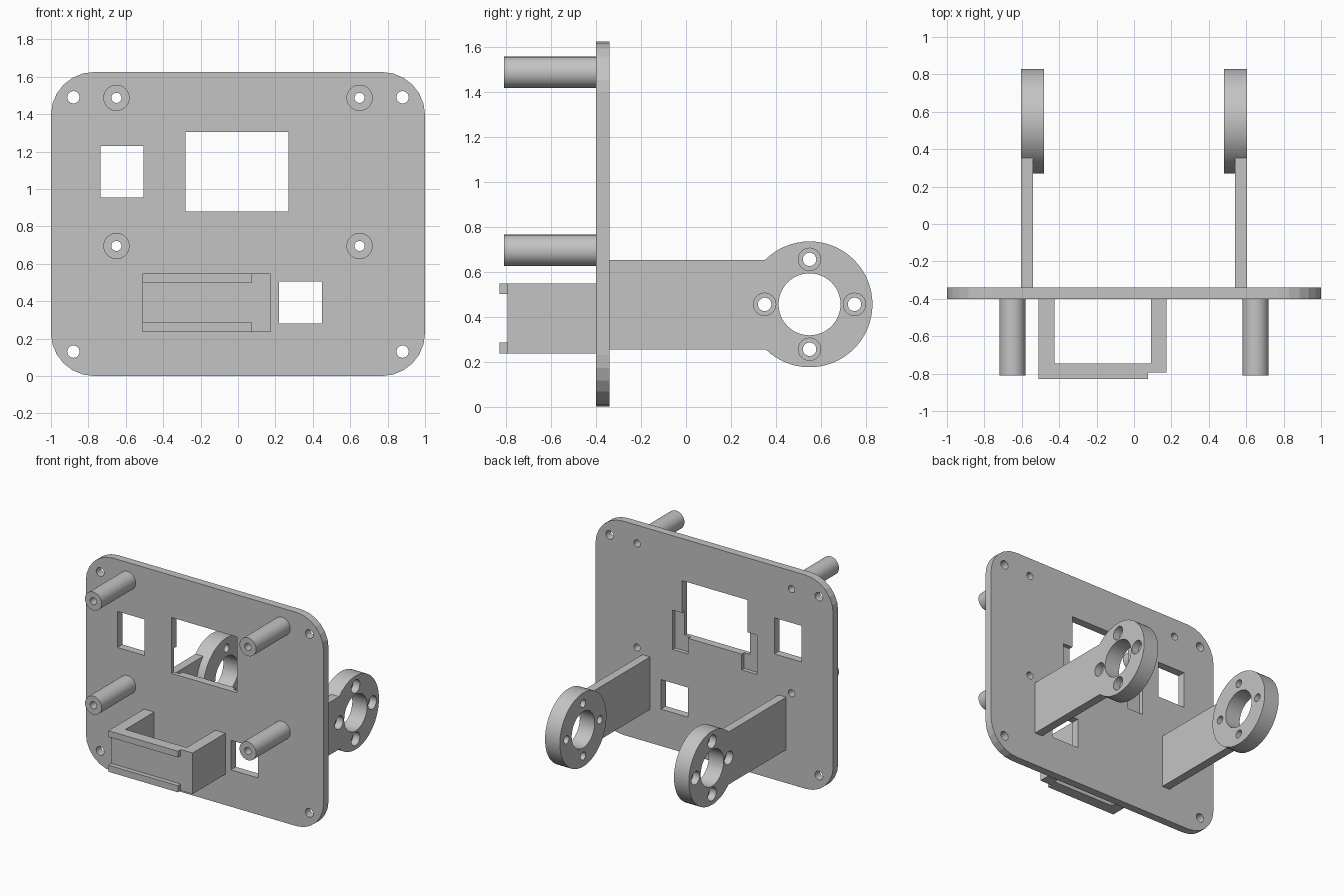
import bpy, bmesh, math
from mathutils import Matrix

if "Cube" in bpy.data.objects:
    bpy.data.objects.remove(bpy.data.objects["Cube"])

grey = bpy.data.materials.new("plain_grey")
grey.diffuse_color = (0.55, 0.55, 0.55, 1)
grey.use_nodes = True
grey.node_tree.nodes["Principled BSDF"].inputs["Base Color"].default_value = grey.diffuse_color


def finish(name, bm):
    bmesh.ops.recalc_face_normals(bm, faces=bm.faces)
    mesh = bpy.data.meshes.new(name)
    bm.to_mesh(mesh)
    bm.free()
    ob = bpy.data.objects.new(name, mesh)
    mesh.materials.append(grey)
    bpy.context.collection.objects.link(ob)
    return ob


def box(name, x0, x1, y0, y1, z0, z1):
    bm = bmesh.new()
    bmesh.ops.create_cube(bm, size=1)
    for v in bm.verts:
        v.co = ((x0 + x1) / 2 + v.co.x * (x1 - x0),
                (y0 + y1) / 2 + v.co.y * (y1 - y0),
                (z0 + z1) / 2 + v.co.z * (z1 - z0))
    return finish(name, bm)


def rod(name, axis, a, b, u, z, r, n=32):
    """Cylinder from a to b along x or y; u is the other horizontal position."""
    bm = bmesh.new()
    bmesh.ops.create_cone(bm, cap_ends=True, segments=n, radius1=r, radius2=r, depth=abs(b - a))
    mid = (a + b) / 2
    turn = Matrix.Rotation(math.pi / 2, 4, 'Y' if axis == 'x' else 'X')
    place = Matrix.Translation((mid, u, z) if axis == 'x' else (u, mid, z))
    bmesh.ops.transform(bm, matrix=place @ turn, verts=bm.verts)
    return finish(name, bm)


def combine(ob, others, op='DIFFERENCE'):
    bpy.context.view_layer.objects.active = ob
    for other in others:
        m = ob.modifiers.new("cut", 'BOOLEAN')
        m.operation, m.solver, m.object = op, 'EXACT', other
        bpy.ops.object.modifier_apply(modifier=m.name)
        bpy.data.objects.remove(other)


def smooth(ob):
    bpy.ops.object.select_all(action='DESELECT')
    ob.select_set(True)
    bpy.context.view_layer.objects.active = ob
    bpy.ops.object.shade_smooth_by_angle(angle=math.radians(25))


BACK, FRONT, TOP = -0.34, -0.40, 1.625

# Rounded main plate
bm = bmesh.new()
r, steps = 0.23, 6
ring = []
for k, (cx, cz) in enumerate([(1 - r, TOP - r), (r - 1, TOP - r), (r - 1, r), (1 - r, r)]):
    for i in range(steps + 1):
        a = math.pi / 2 * (k + i / steps)
        ring.append(bm.verts.new((cx + r * math.cos(a), FRONT, cz + r * math.sin(a))))
face = bm.faces.new(ring)
ext = bmesh.ops.extrude_face_region(bm, geom=[face])
for v in ext["geom"]:
    if isinstance(v, bmesh.types.BMVert):
        v.co.y = BACK
plate = finish("main_plate", bm)

# Windows, clip pockets on the back, and corner holes
cuts = [box("cutter", x0, x1, -0.6, -0.2, z0, z1) for x0, x1, z0, z1 in
        [(-0.735, -0.505, 0.955, 1.23), (-0.28, 0.27, 0.88, 1.305), (0.22, 0.45, 0.28, 0.505)]]
for x0, x1 in [(-0.36, -0.23), (0.22, 0.35)]:
    cuts.append(box("cutter", x0, x1, -0.37, -0.2, 0.76, 1.06))
for x in (-0.88, 0.88):
    for z in (0.13, 1.49):
        cuts.append(rod("cutter", 'y', -0.6, -0.2, x, z, 0.033, 24))

# Hollow standoffs, with holes continuing through the plate
for x in (-0.65, 0.65):
    for z in (0.695, 1.487):
        post = rod("standoff", 'y', -0.81, FRONT, x, z, 0.07)
        combine(post, [rod("cutter", 'y', -1, -0.2, x, z, 0.027, 24)])
        smooth(post)
        cuts.append(rod("cutter", 'y', -0.6, -0.2, x, z, 0.027, 24))
combine(plate, cuts)

# Front bracket: two walls, a front panel and two short rails
Z0, Z1 = 0.235, 0.547
box("bracket_left_wall", -0.51, -0.425, -0.745, FRONT, Z0, Z1)
box("bracket_right_wall", 0.09, 0.175, -0.745, FRONT, Z0, Z1)
box("bracket_front_panel", -0.51, 0.175, -0.795, -0.745, Z0, Z1)
box("bracket_lower_rail", -0.51, 0.075, -0.83, -0.795, Z0, 0.285)
box("bracket_upper_rail", -0.51, 0.075, -0.83, -0.795, 0.5, Z1)

# Rear arms with a drilled mounting ring, one per side
CY, CZ = 0.55, 0.455
for s in (-1, 1):
    arm = rod("rear_arm", 'x', s * 0.48, s * 0.605, CY, CZ, 0.28, 64)
    xs = sorted((s * 0.54, s * 0.605))
    combine(arm, [box("bar", *xs, BACK, 0.36, 0.253, 0.653)], 'UNION')
    holes = [rod("cutter", 'x', s * 0.3, s * 0.8, CY, CZ, 0.138, 48)]
    for k in range(4):
        y = CY + 0.2 * math.cos(k * math.pi / 2)
        z = CZ + 0.2 * math.sin(k * math.pi / 2)
        holes.append(rod("cutter", 'x', s * 0.3, s * 0.8, y, z, 0.03, 24))
        holes.append(rod("cutter", 'x', s * 0.55, s * 0.8, y, z, 0.05, 24))
    combine(arm, holes)
    smooth(arm)
